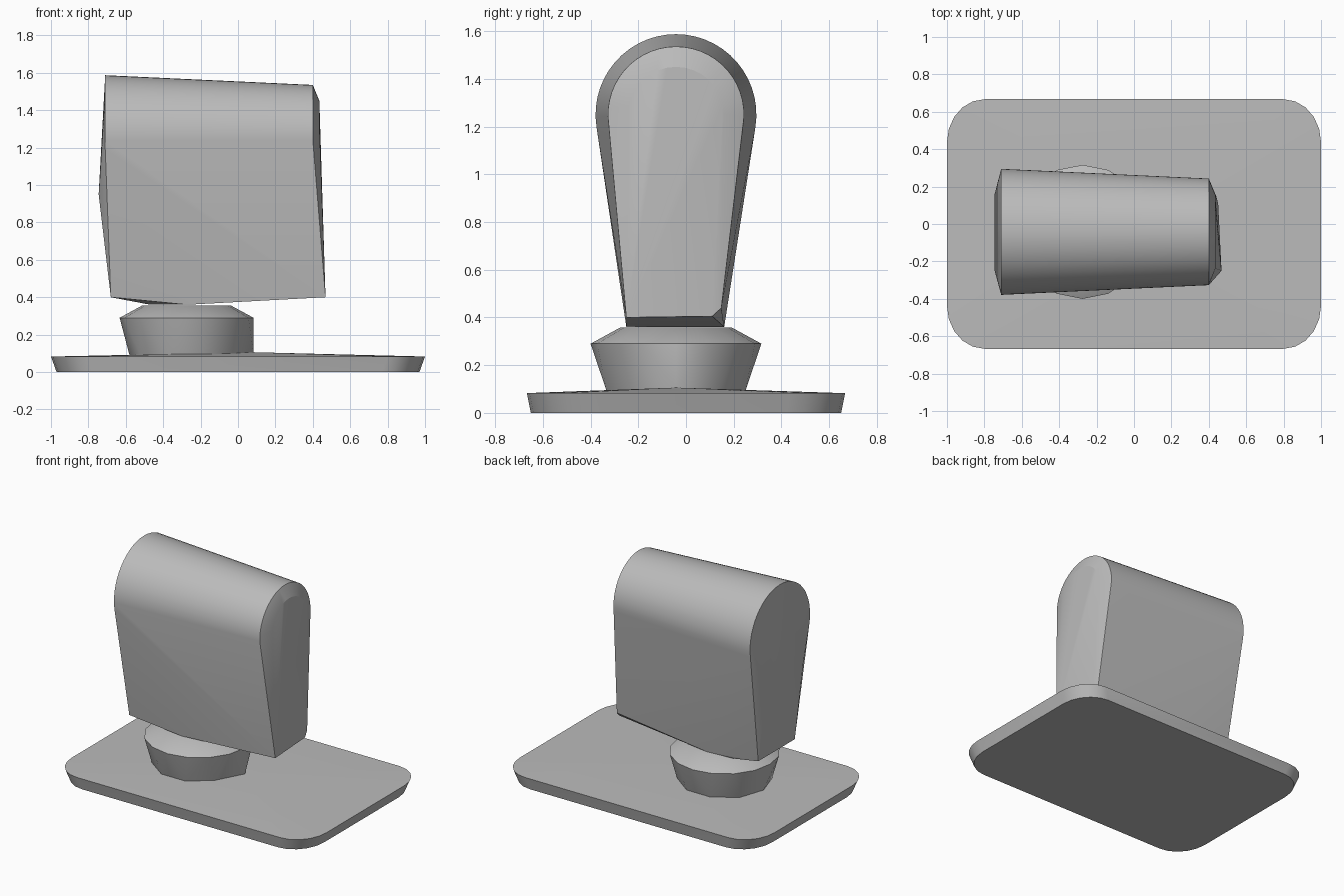
import bpy
import bmesh
from math import sin, cos, radians

cube = bpy.data.objects.get("Cube")
if cube:
    bpy.data.objects.remove(cube, do_unlink=True)

grey = bpy.data.materials.new("plain grey")
grey.use_nodes = True
colour = (0.5, 0.5, 0.5, 1)
grey.diffuse_color = colour
grey.node_tree.nodes["Principled BSDF"].inputs["Base Color"].default_value = colour


def hull(name, points, angle=30):
    """Faceted convex body around a set of guide points."""
    bm = bmesh.new()
    for p in points:
        bm.verts.new(p)
    result = bmesh.ops.convex_hull(bm, input=bm.verts)
    loose = [v for v in bm.verts if not v.link_faces]
    bmesh.ops.delete(bm, geom=loose, context="VERTS")
    bmesh.ops.dissolve_limit(bm, angle_limit=radians(0.5), verts=bm.verts, edges=bm.edges)
    bmesh.ops.recalc_face_normals(bm, faces=bm.faces)
    mesh = bpy.data.meshes.new(name)
    bm.to_mesh(mesh)
    bm.free()
    mesh.materials.append(grey)
    obj = bpy.data.objects.new(name, mesh)
    bpy.context.collection.objects.link(obj)
    bpy.ops.object.select_all(action="DESELECT")
    obj.select_set(True)
    bpy.context.view_layer.objects.active = obj
    bpy.ops.object.shade_smooth_by_angle(angle=radians(angle))
    return obj


MID_Y = -0.042


def arch(x, radius, steps=28, start=-9, end=189):
    """Upright arc across the head at one x."""
    angles = [radians(start + (end - start) * i / steps) for i in range(steps + 1)]
    return [(x, MID_Y + radius * cos(a), 1.25 + radius * sin(a)) for a in angles]


def ring(radius, z, sides):
    """Level ring around the neck axis."""
    angles = [radians(360 * i / sides) for i in range(sides)]
    return [(-0.275 + radius * cos(a), MID_Y + radius * sin(a), z) for a in angles]


def rounded_plate(hx, hy, z, rx=0.2, ry=0.23, steps=5):
    """Rectangle outline with rounded corners."""
    points = []
    for sx in (-1, 1):
        for sy in (-1, 1):
            for i in range(steps + 1):
                a = radians(90 * i / steps)
                points.append((sx * (hx - rx + rx * cos(a)),
                               sy * (hy - ry + ry * sin(a)), z))
    return points


# Base plate: flared edge and a very shallow crown
hull("base_plate",
     rounded_plate(0.97, 0.65, 0) + rounded_plate(1.0, 0.667, 0.083)
     + [(0.08, MID_Y, 0.106)])

# Neck: collar over a tapered foot, drawn out to a point on the left
hull("neck",
     ring(0.235, 0.357, 16) + ring(0.358, 0.29, 16) + ring(0.305, 0.09, 10)
     + [(0.083, MID_Y, 0.1)])

# Head: large arch tapering to a small one, bulged ends and a shallow keel
FRONT, BACK = -0.25, 0.16
large_end = arch(-0.71, 0.337) + [(-0.68, y, 0.40) for y in (FRONT, BACK)]
large_bulge = [(-0.745, y, 0.95) for y in (FRONT, BACK)]
small_end = arch(0.40, 0.285) + [(0.468, FRONT, 0.40),
                                 (0.45, 0.11, 0.405), (0.44, 0.148, 0.44)]
small_bulge = arch(0.435, 0.2, steps=16, start=0, end=180)
keel = [(-0.27, FRONT, 0.36), (-0.27, BACK, 0.36), (-0.48, BACK - 0.01, 0.362)]
hull("head", large_end + large_bulge + small_end + small_bulge + keel, angle=20)
